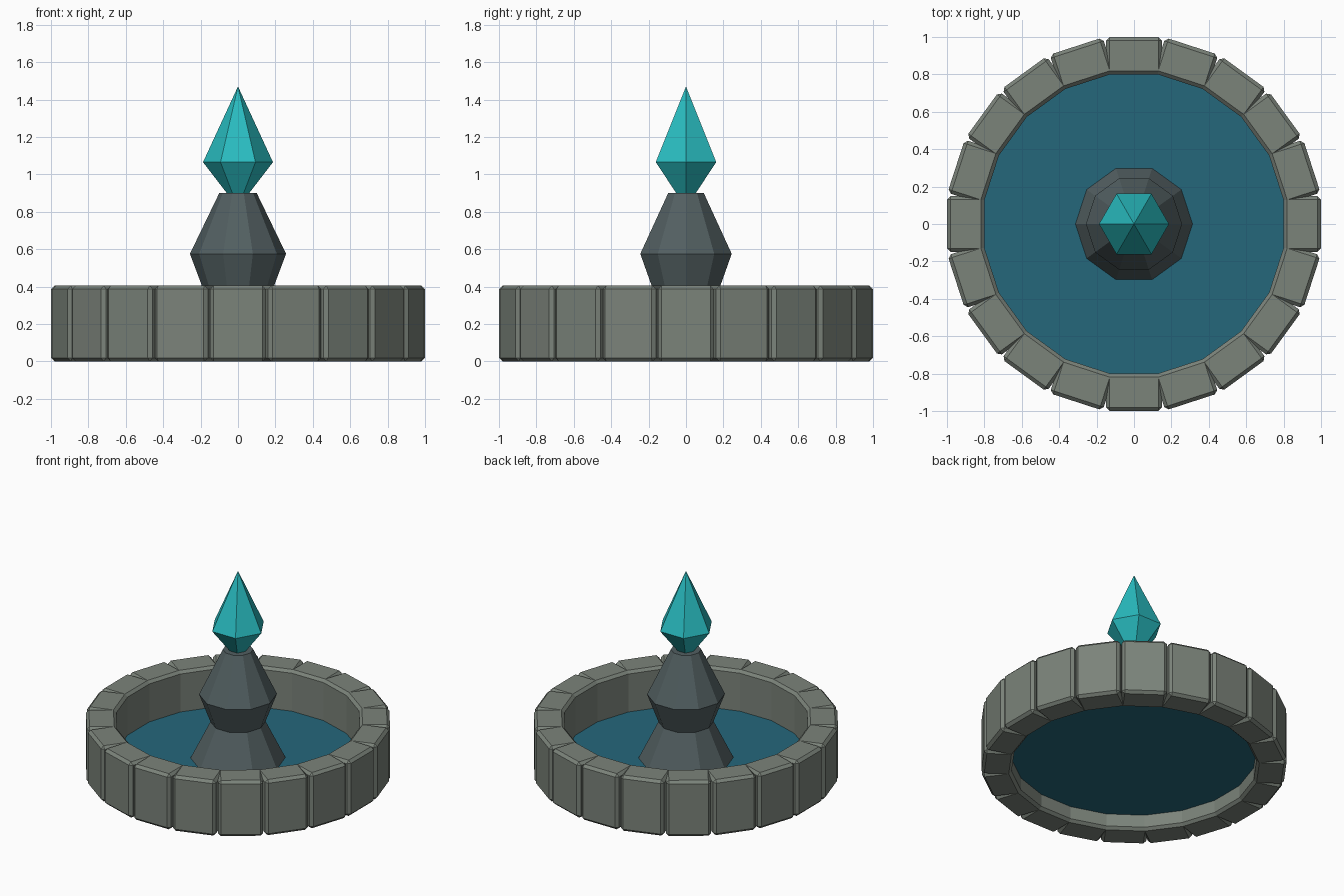
import bpy, bmesh, math
from mathutils import Matrix

if "Cube" in bpy.data.objects:
    bpy.data.objects.remove(bpy.data.objects["Cube"])


def material(name, rgb):
    def lin(c):
        c /= 255
        return c / 12.92 if c <= 0.04045 else ((c + 0.055) / 1.055) ** 2.4
    m = bpy.data.materials.new(name)
    m.diffuse_color = (*[lin(c) for c in rgb], 1)
    m.use_nodes = True
    m.node_tree.nodes["Principled BSDF"].inputs["Base Color"].default_value = m.diffuse_color
    return m


stone = material("grey_stone", (123, 131, 122))
slate = material("dark_slate", (82, 95, 97))
water_blue = material("water_blue", (37, 103, 123))
teal = material("teal_crystal", (41, 188, 192))


def finish(name, bm, mat):
    bmesh.ops.recalc_face_normals(bm, faces=bm.faces)
    me = bpy.data.meshes.new(name)
    bm.to_mesh(me)
    bm.free()
    me.materials.append(mat)
    ob = bpy.data.objects.new(name, me)
    bpy.context.collection.objects.link(ob)
    return ob


def lathe(name, profile, sides, mat):
    """Stack of regular polygons (radius, z); radius 0 makes a point."""
    bm = bmesh.new()
    rings = []
    for r, z in profile:
        n = sides if r > 0 else 1
        rings.append([bm.verts.new((r * math.cos(math.tau * i / sides),
                                    r * math.sin(math.tau * i / sides), z)) for i in range(n)])
    for a, b in zip(rings, rings[1:]):
        for i in range(sides):
            j = (i + 1) % sides
            quad = [a[i % len(a)], a[j % len(a)], b[j % len(b)], b[i % len(b)]]
            bm.faces.new(list(dict.fromkeys(quad)))
    for ring in {id(r): r for r in (rings[0], rings[-1])}.values():
        if len(ring) > 2:
            bm.faces.new(ring)
    return finish(name, bm, mat)


# Ring of 20 chamfered stone blocks
H = 0.405
for k in range(20):
    bm = bmesh.new()
    bmesh.ops.create_cube(bm, size=1, matrix=Matrix.Translation((0.9, 0, H / 2))
                          @ Matrix.Diagonal((0.2, 0.298, H, 1)))
    bmesh.ops.bevel(bm, geom=bm.edges[:], offset=0.019, segments=1,
                    affect='EDGES', profile=0.5)
    bmesh.ops.transform(bm, verts=bm.verts, matrix=Matrix.Rotation(math.tau * k / 20, 4, 'Z'))
    finish(f"rim_block_{k + 1}", bm, stone)

# Water surface
lathe("water", [(0.83, 0.11)], 20, water_blue)

# Ten-sided pedestal, set just above the water sheet
lathe("pedestal", [(0.313, 0.112), (0.182, 0.375), (0.257, 0.575), (0.1, 0.9)], 10, slate)

# Six-sided crystal with its lower point sunk in the pedestal
lathe("crystal", [(0, 0.822), (0.187, 1.065), (0, 1.47)], 6, teal)
